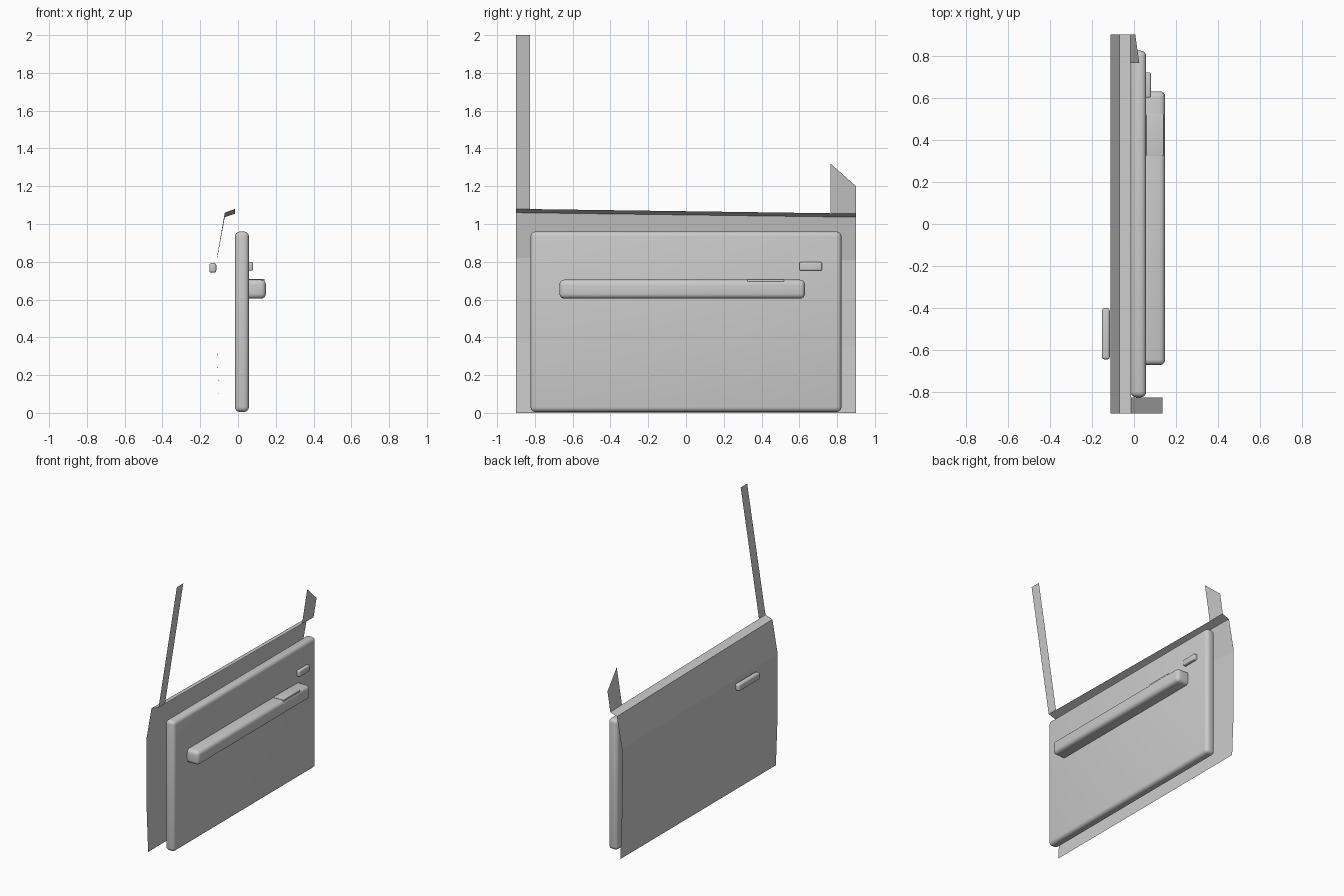
import bpy
import math

if "Cube" in bpy.data.objects:
    bpy.data.objects.remove(bpy.data.objects["Cube"])

grey = bpy.data.materials.new("light grey")
grey.diffuse_color = (0.6, 0.6, 0.6, 1)
grey.use_nodes = True
grey.node_tree.nodes["Principled BSDF"].inputs["Base Color"].default_value = grey.diffuse_color


def sheet(name, verts, faces):
    """Thin, open sheet-metal surface."""
    me = bpy.data.meshes.new(name)
    me.from_pydata(verts, [], faces)
    me.materials.append(grey)
    ob = bpy.data.objects.new(name, me)
    bpy.context.collection.objects.link(ob)
    return ob


def rounded_box(name, x, y, z, radius):
    """Box given by its (min, max) ranges, with rounded edges."""
    bpy.ops.mesh.primitive_cube_add(
        size=1, location=[(a + b) / 2 for a, b in (x, y, z)])
    ob = bpy.context.object
    ob.name = name
    ob.scale = [b - a for a, b in (x, y, z)]
    bpy.ops.object.transform_apply(location=False, rotation=False, scale=True)
    ob.data.materials.append(grey)
    bev = ob.modifiers.new("round", 'BEVEL')
    bev.width = radius
    bev.segments = 4
    bpy.ops.object.modifier_apply(modifier="round")
    bpy.ops.object.shade_smooth_by_angle(angle=math.radians(35))
    return ob


# outer skin with window ledge: (x, z at rear end, z at front end)
profile = [(-0.098, 0.0, 0.0), (-0.112, 0.37, 0.36), (-0.112, 0.82, 0.81),
           (-0.07, 1.06, 1.036), (-0.015, 1.08, 1.055)]
verts = []
for x, za, zb in profile:
    verts += [(x, -0.9, za), (x, 0.9, zb)]
sheet("outer_skin", verts,
      [(2 * i, 2 * i + 2, 2 * i + 3, 2 * i + 1) for i in range(len(profile) - 1)])


# window frame pieces lie on one plane leaning inwards
def lean(y, z):
    return (-0.015 + (z - 1.07) * 0.161, y, z)


for name, outline in (
        ("tall_window_pillar", [(-0.9, 1.08), (-0.825, 1.079), (-0.825, 2.0), (-0.9, 2.0)]),
        ("short_window_corner", [(0.765, 1.057), (0.9, 1.055), (0.9, 1.2), (0.765, 1.32)])):
    sheet(name, [lean(y, z) for y, z in outline], [(0, 3, 2, 1)])

# inner trim and fittings
rounded_box("inner_panel", (-0.016, 0.058), (-0.823, 0.823), (0.005, 0.96), 0.026)
rounded_box("armrest", (0.02, 0.148), (-0.67, 0.63), (0.605, 0.705), 0.026)
rounded_box("switch_plate", (0.058, 0.141), (0.325, 0.52), (0.692, 0.708), 0.002)
rounded_box("inner_handle", (0.04, 0.08), (0.6, 0.72), (0.753, 0.798), 0.008)
rounded_box("outer_handle", (-0.152, -0.115), (-0.643, -0.4), (0.742, 0.793), 0.012)
